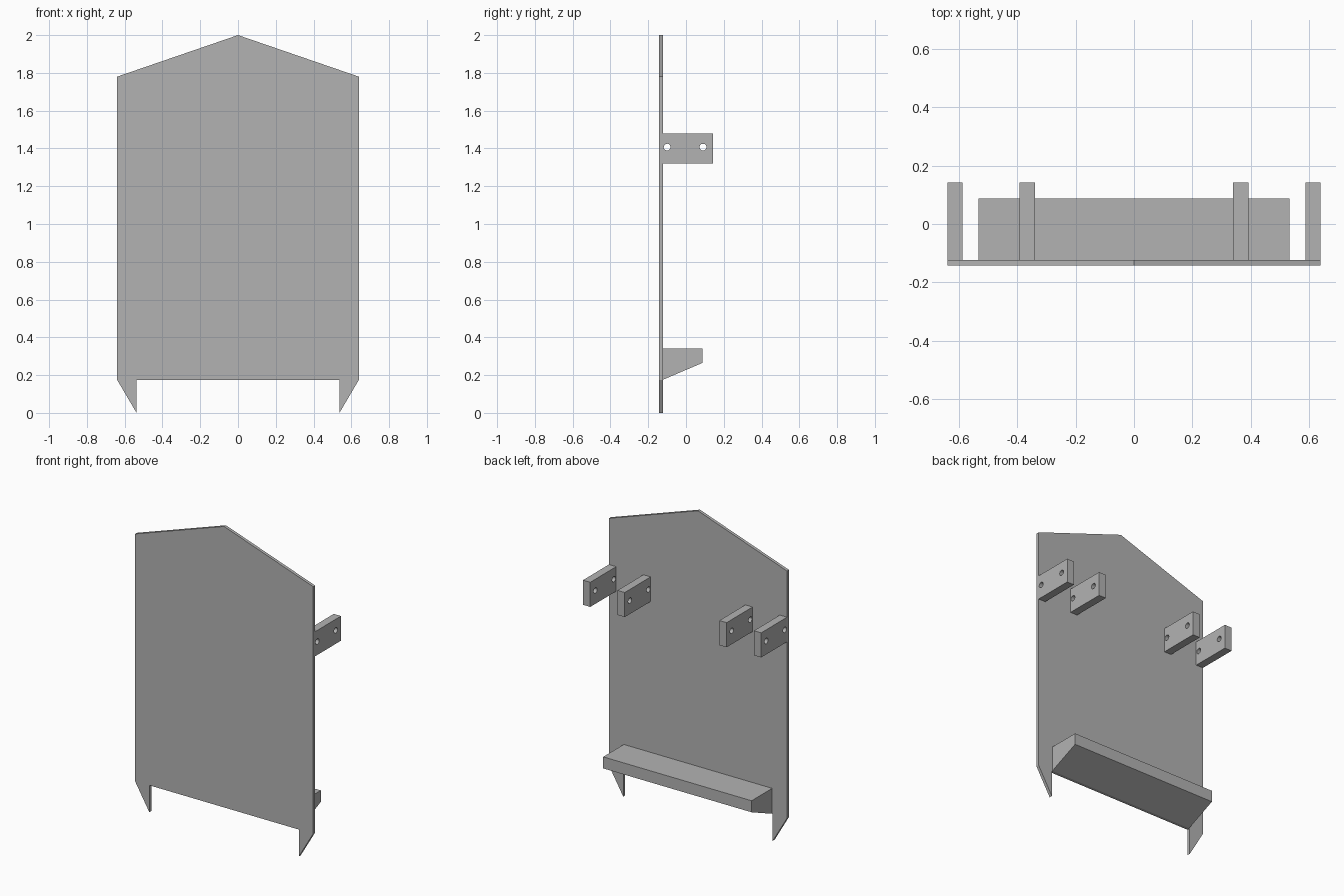
import bpy, bmesh, math
from mathutils import Matrix, Vector

cube = bpy.data.objects.get("Cube")
if cube:
    bpy.data.objects.remove(cube, do_unlink=True)

grey = bpy.data.materials.new("grey")
grey.use_nodes = True
colour = (0.45, 0.45, 0.45, 1)
grey.diffuse_color = colour
grey.node_tree.nodes["Principled BSDF"].inputs["Base Color"].default_value = colour

BACK, FRONT = -0.123, -0.143  # plate faces in y


def add_object(name, bm):
    bmesh.ops.recalc_face_normals(bm, faces=bm.faces)
    mesh = bpy.data.meshes.new(name)
    bm.to_mesh(mesh)
    bm.free()
    mesh.materials.append(grey)
    obj = bpy.data.objects.new(name, mesh)
    bpy.context.collection.objects.link(obj)
    return obj


def prism(name, points, offset):
    """Extrude a closed outline of 3D points along an offset."""
    bm = bmesh.new()
    face = bm.faces.new([bm.verts.new(p) for p in points])
    moved = bmesh.ops.extrude_face_region(bm, geom=[face], use_keep_orig=True)["geom"]
    verts = [v for v in moved if isinstance(v, bmesh.types.BMVert)]
    bmesh.ops.translate(bm, verts=verts, vec=Vector(offset))
    return add_object(name, bm)


# Front plate: gabled top, two pointed feet at the bottom corners
half = [(0, 2.0), (0.64, 1.78), (0.64, 0.175), (0.537, 0.0), (0.537, 0.175)]
outline = half + [(-x, z) for x, z in reversed(half[1:])]
prism("front_plate", [(x, FRONT, z) for x, z in outline], (0, BACK - FRONT, 0))

# Rear shelf with sloping underside
shelf = [(BACK, 0.34), (0.088, 0.34), (0.088, 0.265), (BACK, 0.175)]
prism("rear_shelf", [(-0.533, y, z) for y, z in shelf], (1.066, 0, 0))

# Cutter for the two pin holes through every lug
bm = bmesh.new()
for y in (-0.1, 0.09):
    place = Matrix.Translation((0, y, 1.407)) @ Matrix.Rotation(math.pi / 2, 4, "Y")
    bmesh.ops.create_cone(bm, cap_ends=True, segments=24, radius1=0.018,
                          radius2=0.018, depth=2, matrix=place)
cutter = add_object("hole_cutter", bm)
cutter.hide_render = True

# Two pairs of mounting lugs
lug = [(BACK, 1.32), (0.143, 1.32), (0.143, 1.48), (BACK, 1.48)]
for side, sign in (("left", 1), ("right", -1)):
    for place, x in (("inner", 0.34), ("outer", 0.588)):
        obj = prism(f"{side}_{place}_lug", [(sign * x, y, z) for y, z in lug],
                    (sign * 0.052, 0, 0))
        cut = obj.modifiers.new("pin_holes", "BOOLEAN")
        cut.operation = "DIFFERENCE"
        cut.solver = "EXACT"
        cut.object = cutter
        bpy.context.view_layer.update()
        result = bpy.data.meshes.new_from_object(
            obj.evaluated_get(bpy.context.evaluated_depsgraph_get()))
        obj.modifiers.clear()
        obj.data = result
bpy.data.objects.remove(cutter, do_unlink=True)
